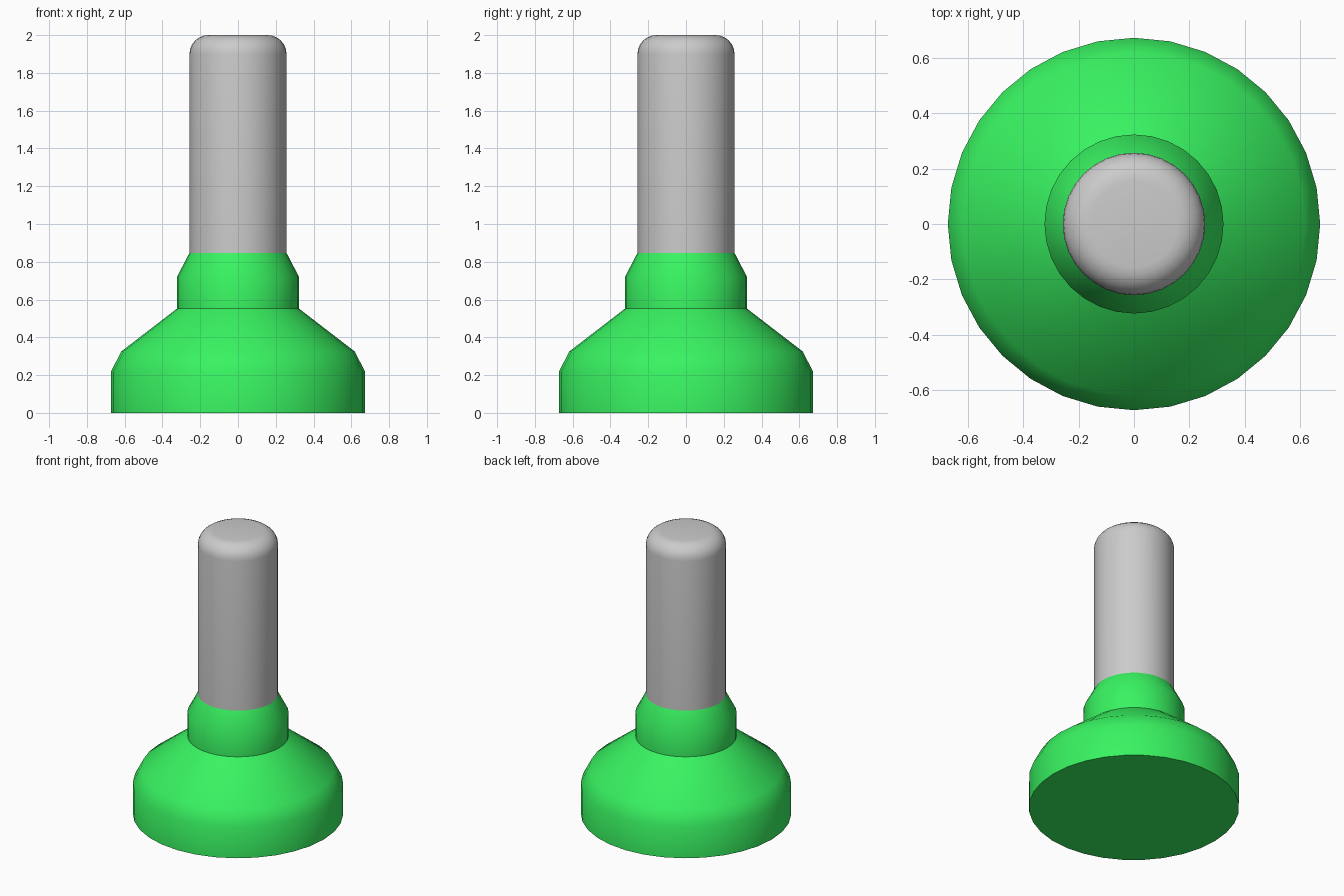
import bpy, bmesh, math

if "Cube" in bpy.data.objects:
    bpy.data.objects.remove(bpy.data.objects["Cube"])

SIDES = 32


def lathe(name, profile, color=None):
    """Spin an (r, z) profile, bottom to top, into a capped solid."""
    bm = bmesh.new()
    rings = []
    for r, z in profile:
        rings.append([bm.verts.new((r * math.cos(2 * math.pi * i / SIDES),
                                    r * math.sin(2 * math.pi * i / SIDES), z))
                      for i in range(SIDES)])
    for a, b in zip(rings, rings[1:]):
        for i in range(SIDES):
            j = (i + 1) % SIDES
            bm.faces.new((a[i], a[j], b[j], b[i]))
    bm.faces.new(rings[0][::-1])
    bm.faces.new(rings[-1])
    mesh = bpy.data.meshes.new(name)
    bm.to_mesh(mesh)
    bm.free()
    obj = bpy.data.objects.new(name, mesh)
    bpy.context.collection.objects.link(obj)
    if color:
        mat = bpy.data.materials.new(name + "_green")
        mat.diffuse_color = color
        mat.use_nodes = True
        mat.node_tree.nodes["Principled BSDF"].inputs["Base Color"].default_value = mat.diffuse_color
        mesh.materials.append(mat)
    bpy.ops.object.select_all(action='DESELECT')
    obj.select_set(True)
    bpy.context.view_layer.objects.active = obj
    bpy.ops.object.shade_smooth_by_angle(angle=math.radians(32))
    return obj


# Stepped green foot with chamfered shoulder and collar
lathe("foot", [(0.672, 0), (0.672, 0.22), (0.618, 0.325), (0.323, 0.552),
               (0.323, 0.72), (0.257, 0.847)], (0.04, 0.9, 0.12, 1))

# Grey rod with a rounded top edge
R, B, STEPS = 0.257, 0.1, 6
arc = [(R - B + B * math.cos(t), 2 - B + B * math.sin(t))
       for t in (math.pi / 2 * k / STEPS for k in range(STEPS + 1))]
lathe("rod", [(R, 0.847)] + arc)
